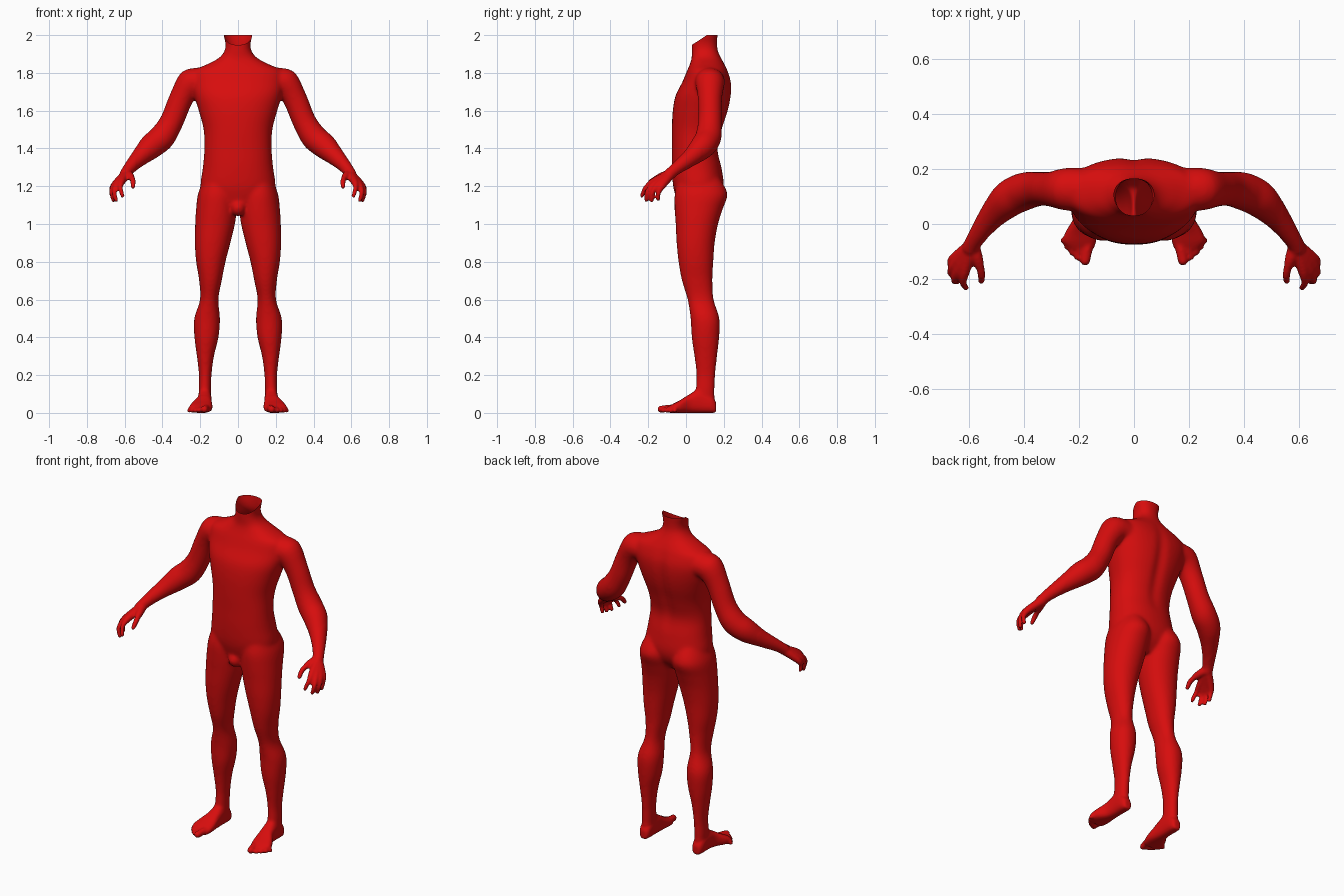
import bpy, bmesh, math
from mathutils import Vector, Matrix

if "Cube" in bpy.data.objects:
    bpy.data.objects.remove(bpy.data.objects["Cube"])

V = Vector
bm = bmesh.new()


def spline(a, b, c, d, t):
    # Catmull-Rom blend between b and c
    return 0.5 * (2 * b + (c - a) * t + (2 * a - 5 * b + 4 * c - d) * t * t
                  + (3 * b - a - 3 * c + d) * t ** 3)


def loft(rings, power=2.0, sides=32, sub=4):
    """Closed smooth skin through rings of (centre, half axis, half axis)."""
    dense = []
    for i in range(len(rings) - 1):
        p = [rings[max(0, min(len(rings) - 1, i + k))] for k in (-1, 0, 1, 2)]
        for s in range(sub):
            dense.append([spline(p[0][j], p[1][j], p[2][j], p[3][j], s / sub) for j in range(3)])
    dense.append(rings[-1])
    loops = []
    for c, u, v in dense:
        loop = []
        for k in range(sides):
            a = 2 * math.pi * k / sides
            ca, sa = math.cos(a), math.sin(a)
            x = math.copysign(abs(ca) ** (2 / power), ca)
            y = math.copysign(abs(sa) ** (2 / power), sa)
            loop.append(bm.verts.new(c + u * x + v * y))
        loops.append(loop)
    faces = [bm.faces.new(loops[0]), bm.faces.new(loops[-1])]
    for a, b in zip(loops, loops[1:]):
        for k in range(sides):
            n = (k + 1) % sides
            faces.append(bm.faces.new((a[k], a[n], b[n], b[k])))
    bmesh.ops.recalc_face_normals(bm, faces=faces)


def ball(c, r, scale=(1, 1, 1)):
    m = Matrix.Translation(c) @ Matrix.Diagonal((*scale, 1))
    bmesh.ops.create_icosphere(bm, subdivisions=3, radius=r, matrix=m)


def tube(points, side):
    """Round limb through (x, y, z, radius) points with ball ends."""
    pts = [V((side * p[0], p[1], p[2])) for p in points]
    rings = []
    for i, p in enumerate(pts):
        t = (pts[min(i + 1, len(pts) - 1)] - pts[max(i - 1, 0)]).normalized()
        u = t.cross(V((0, 1, 0.3))).normalized()
        rings.append((p, u * points[i][3], t.cross(u) * points[i][3]))
    loft(rings, sides=20)
    for i in (0, -1):
        ball(pts[i], points[i][3])


def flat_ring(z, x0, x1, y0, y1):
    return (V(((x0 + x1) / 2, (y0 + y1) / 2, z)),
            V(((x1 - x0) / 2, 0, 0)), V((0, (y1 - y0) / 2, 0)))


# Torso and neck: height, half width, front, back
torso = [(1.07, .10, -.03, .13), (1.13, .17, -.05, .18), (1.2, .198, -.068, .2),
         (1.3, .186, -.075, .188), (1.4, .178, -.075, .17), (1.5, .182, -.075, .193),
         (1.6, .208, -.07, .225), (1.68, .232, -.055, .24), (1.75, .245, -.02, .24),
         (1.81, .235, .005, .222), (1.845, .165, .02, .205), (1.88, .10, .03, .185),
         (1.92, .07, .03, .168), (1.96, .067, .03, .165), (2.0, .077, .032, .167),
         (2.06, .08, .03, .17)]
loft([flat_ring(z, -w, w, f, b) for z, w, f, b in torso], 2.25, 48)
ball(V((0, -.02, 1.085)), .045, (.9, 1, 1))

# Leg: height, inner x, outer x, front, back
leg = [(1.24, .03, .18, -.04, .18), (1.16, .006, .212, -.06, .22), (1.08, .006, .222, -.06, .195),
       (1.0, .016, .227, -.055, .17), (.9, .04, .229, -.05, .152), (.8, .066, .222, -.04, .145),
       (.7, .086, .206, -.022, .14), (.6, .104, .201, .008, .147), (.5, .095, .232, .024, .177),
       (.4, .103, .231, .03, .176), (.3, .127, .218, .044, .165), (.2, .14, .207, .055, .155),
       (.12, .142, .209, .052, .152), (.05, .145, .205, .06, .15)]

# Foot: y, inner x, outer x, top height
foot = [(.16, .155, .197, .055), (.135, .143, .21, .09), (.07, .14, .213, .125),
        (.02, .139, .221, .1), (-.03, .135, .25, .068), (-.065, .138, .258, .05),
        (-.09, .146, .238, .036)]
toes = [(.163, .178, -.138, .019), (.195, .206, -.125, .013), (.215, .226, -.106, .013),
        (.233, .244, -.086, .012), (.245, .257, -.063, .012)]

# Arm from shoulder to wrist: x, y, z, radius
arm = [(.17, .125, 1.75, .08), (.25, .127, 1.745, .078), (.303, .127, 1.66, .064),
       (.35, .127, 1.545, .063), (.402, .118, 1.46, .07), (.46, .088, 1.41, .067),
       (.52, .025, 1.352, .048), (.575, -.05, 1.295, .033), (.595, -.085, 1.265, .031)]

# Fingers: knuckle, middle joint, tip
fingers = [((.617, -.175, 1.222), (.622, -.215, 1.19), (.612, -.233, 1.15)),
           ((.64, -.168, 1.21), (.655, -.205, 1.17), (.645, -.21, 1.127)),
           ((.655, -.15, 1.203), (.668, -.178, 1.165), (.659, -.182, 1.124)),
           ((.658, -.128, 1.2), (.669, -.145, 1.165), (.662, -.147, 1.132))]

for s in (1, -1):
    loft([flat_ring(z, s * a, s * b, f, k) for z, a, b, f, k in leg], 2.1)
    loft([(V((s * (a + b) / 2, y, h / 2)), V(((b - a) / 2, 0, 0)), V((0, 0, h / 2)))
          for y, a, b, h in foot], 2.6)
    for x0, x1, y, r in toes:
        tube([(x0, -.05, .026, r), ((x0 + x1) / 2, (y - .05) / 2, .024, r),
              (x1, y + r * .3, r, r)], s)
    tube(arm, s)
    for k, m, t in fingers:
        tube([(.592, -.08, 1.265, .026), (*k, .019), (*m, .0125), (*t, .011)], s)
    # Thumb
    tube([(.588, -.08, 1.265, .026), (.568, -.135, 1.25, .02), (.556, -.18, 1.228, .0145),
          (.556, -.208, 1.197, .0115)], s)

mesh = bpy.data.meshes.new("body_parts")
bm.to_mesh(mesh)
bm.free()
body = bpy.data.objects.new("body", mesh)
bpy.context.collection.objects.link(body)


def bake():
    dg = bpy.context.evaluated_depsgraph_get()
    result = bpy.data.meshes.new_from_object(body.evaluated_get(dg))
    body.modifiers.clear()
    body.data = result


# Fuse the parts into one skin
fuse = body.modifiers.new("fuse", 'REMESH')
fuse.mode = 'VOXEL'
fuse.voxel_size = 0.007
bake()

# Spine groove
for v in body.data.vertices:
    if v.co.y > .12 and 1.3 < v.co.z < 1.86 and abs(v.co.x) < .12:
        fade = math.sin(math.pi * (v.co.z - 1.3) / .56)
        v.co.y -= .014 * fade * math.exp(-(v.co.x / .03) ** 2)

# Soften the trunk strongly, the hands and feet lightly
trunk = body.vertex_groups.new(name="trunk")
trunk.add([v.index for v in body.data.vertices
           if abs(v.co.x) < .54 and v.co.z > .09], 1.0, 'REPLACE')
for group, times in (("trunk", 22), ("", 3)):
    soft = body.modifiers.new("soften", 'SMOOTH')
    soft.factor = 0.5
    soft.iterations = times
    soft.vertex_group = group
bake()

# Open neck with a rim that dips at the front
bm = bmesh.new()
bm.from_mesh(body.data)
for co, no in (((0, .03, 1.947), (0, -.053, .08)), ((0, 0, 2.0), (0, 0, 1))):
    bmesh.ops.bisect_plane(bm, geom=bm.verts[:] + bm.edges[:] + bm.faces[:],
                           plane_co=co, plane_no=no, clear_outer=False)
doomed = [f for f in bm.faces if f.calc_center_median().z > 1.9 and
          (f.calc_center_median().z > 2.0 or
           f.calc_center_median().z - 1.947 > (f.calc_center_median().y - .03) * .053 / .08)]
bmesh.ops.delete(bm, geom=doomed, context='FACES')
for f in bm.faces:
    f.smooth = True
bm.to_mesh(body.data)
bm.free()

# Red skin
red = bpy.data.materials.new("red")
red.diffuse_color = (0.68, 0.004, 0.004, 1)
red.use_nodes = True
red.node_tree.nodes["Principled BSDF"].inputs["Base Color"].default_value = red.diffuse_color
body.data.materials.clear()
body.data.materials.append(red)
